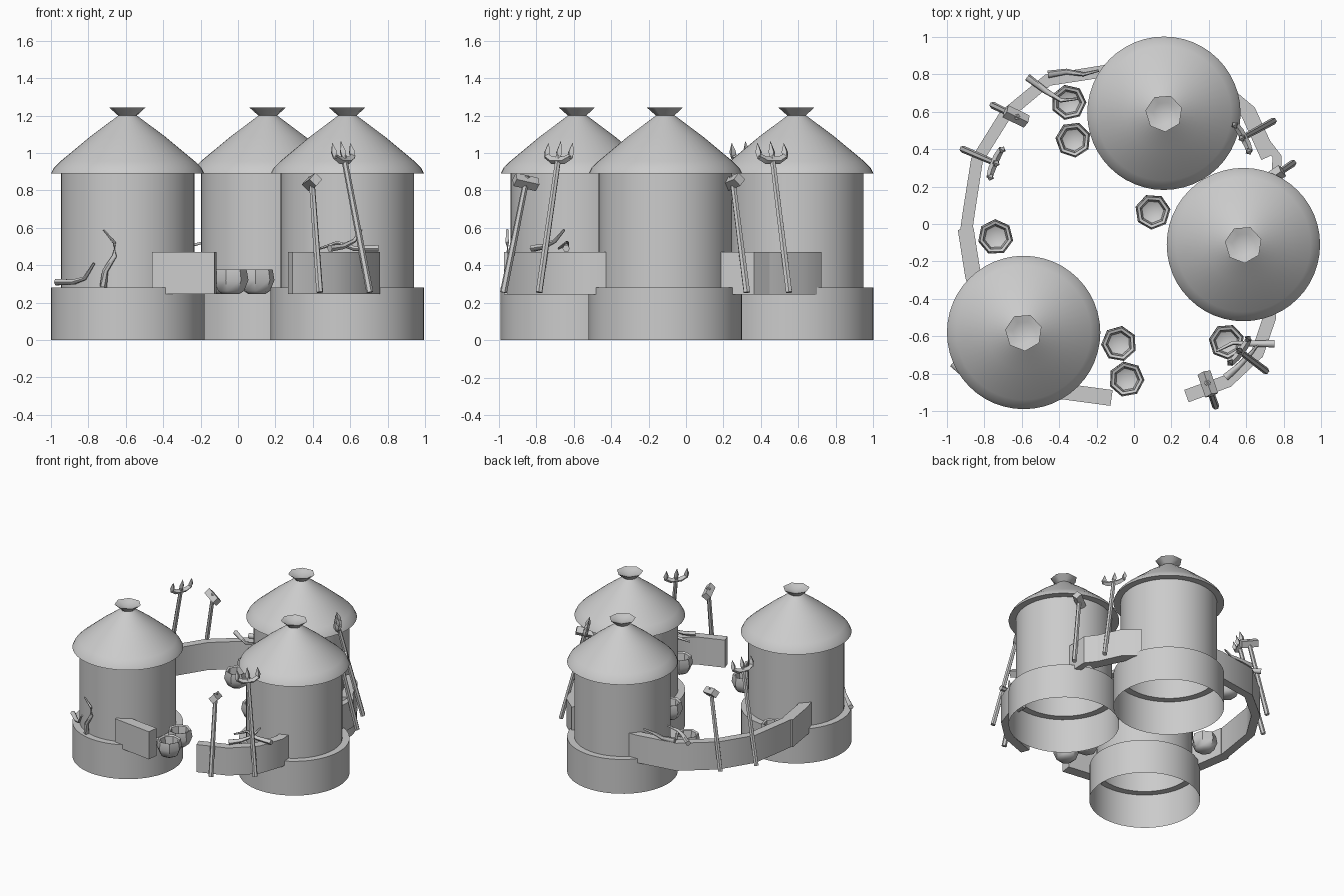
import bpy, bmesh, math
from mathutils import Vector

cube = bpy.data.objects.get("Cube")
if cube:
    bpy.data.objects.remove(cube, do_unlink=True)

grey = bpy.data.materials.new("plain_grey")
grey.use_nodes = True
grey.diffuse_color = (0.6, 0.6, 0.6, 1)
grey.node_tree.nodes["Principled BSDF"].inputs["Base Color"].default_value = (0.6, 0.6, 0.6, 1)


def finish(bm, name, loc=(0, 0, 0), angle=35):
    mesh = bpy.data.meshes.new(name)
    bm.to_mesh(mesh)
    bm.free()
    mesh.materials.append(grey)
    ob = bpy.data.objects.new(name, mesh)
    ob.location = loc
    bpy.context.collection.objects.link(ob)
    if angle:
        bpy.ops.object.select_all(action="DESELECT")
        ob.select_set(True)
        bpy.context.view_layer.objects.active = ob
        bpy.ops.object.shade_smooth_by_angle(angle=math.radians(angle))
    return ob


def lathe(name, profile, sides, loc, angle=35, turn=0.0):
    """Surface of revolution of (radius, height) points."""
    bm = bmesh.new()
    start = Vector((math.cos(turn), math.sin(turn), 0))
    verts = [bm.verts.new(start * r + Vector((0, 0, z))) for r, z in profile]
    edges = [bm.edges.new(pair) for pair in zip(verts, verts[1:])]
    bmesh.ops.spin(bm, geom=verts + edges, cent=(0, 0, 0), axis=(0, 0, 1),
                   angle=math.tau, steps=sides, use_duplicate=False)
    bmesh.ops.remove_doubles(bm, verts=bm.verts, dist=0.0005)
    bmesh.ops.recalc_face_normals(bm, faces=bm.faces)
    return finish(bm, name, loc, angle)


def add_tube(bm, points, radii, sides=6):
    """Tapered tube through a list of points."""
    points = [Vector(p) for p in points]
    rings = []
    for i, (p, r) in enumerate(zip(points, radii)):
        d = points[min(i + 1, len(points) - 1)] - points[max(i - 1, 0)]
        q = d.to_track_quat("Z", "Y")
        rings.append([bm.verts.new(p + q @ Vector((r * math.cos(a), r * math.sin(a), 0)))
                      for a in (math.tau * k / sides for k in range(sides))])
    for lo, hi in zip(rings, rings[1:]):
        for k in range(sides):
            n = (k + 1) % sides
            bm.faces.new((lo[k], lo[n], hi[n], hi[k]))
    bm.faces.new(rings[0][::-1])
    bm.faces.new(rings[-1])


def wall(name, path, width, low=0.245, high=0.47):
    """Upright wall following a ground path."""
    path = [Vector((x, y, 0)) for x, y in path]
    bm = bmesh.new()
    rings = []
    for i, p in enumerate(path):
        d = (path[min(i + 1, len(path) - 1)] - path[max(i - 1, 0)]).normalized()
        side = Vector((-d.y, d.x, 0)) * width / 2
        rings.append([bm.verts.new(p + side * s + Vector((0, 0, z)))
                      for s, z in ((-1, low), (1, low), (1, high), (-1, high))])
    for a, b in zip(rings, rings[1:]):
        for k in range(4):
            n = (k + 1) % 4
            bm.faces.new((a[k], a[n], b[n], b[k]))
    bm.faces.new(rings[0][::-1])
    bm.faces.new(rings[-1])
    bmesh.ops.recalc_face_normals(bm, faces=bm.faces)
    finish(bm, name)


def axes(foot, top):
    """Pole direction, level sideways direction and level lean direction."""
    up = (Vector(top) - Vector(foot)).normalized()
    lean = Vector((up.x, up.y, 0)).normalized()
    return up, Vector((-lean.y, lean.x, 0)), lean


def trident(name, foot, top):
    up, side, _ = axes(foot, top)
    top = Vector(top)
    bm = bmesh.new()
    add_tube(bm, (foot, top), (0.019, 0.016))
    # bowed crossbar
    add_tube(bm, [top + side * s + up * h for s, h in
                  ((-0.085, 0.0), (-0.04, -0.025), (0.04, -0.025), (0.085, 0.0))],
             (0.016, 0.02, 0.02, 0.016), 4)
    # prongs
    for s, h in ((-0.08, 0.085), (0, 0.095), (0.08, 0.085)):
        base = top + side * s - up * 0.015
        add_tube(bm, (base, base + up * 0.035, base + up * h), (0.012, 0.02, 0.001), 4)
    finish(bm, name)


def hammer(name, foot, top):
    up, side, lean = axes(foot, top)
    top = Vector(top)
    bm = bmesh.new()
    add_tube(bm, (foot, top + up * 0.03), (0.019, 0.016))
    # short block head
    along = (lean - up * lean.dot(up)).normalized()
    add_tube(bm, (top - along * 0.065, top + along * 0.065), (0.036, 0.036), 4)
    finish(bm, name)


def horn(name, points):
    bm = bmesh.new()
    n = len(points)
    add_tube(bm, points, [0.018 * (1 - i / n) + 0.002 for i in range(n)])
    finish(bm, name, angle=60)


# Round huts: stepped open base, wall, roof and finial
hut = [(0.41, 0), (0.41, 0.28), (0.357, 0.28), (0.357, 0.89), (0.41, 0.89),
       (0.395, 0.92), (0.36, 0.955), (0.2, 1.088), (0.05, 1.2)]
finial = [(0.045, 1.195), (0.065, 1.212), (0.1, 1.243), (0.06, 1.23), (0, 1.21)]
huts = {"front_right": (-0.59, -0.58), "back": (0.16, 0.592), "left": (0.585, -0.11)}
for place, (x, y) in huts.items():
    lathe(place + "_hut", hut, 48, (x, y, 0))
    lathe(place + "_roof_finial", finial, 7, (x, y, 0), 60, 0.3)

# Bowls
bowl = [(0, 0.245), (0.045, 0.245), (0.072, 0.262), (0.096, 0.32), (0.086, 0.378),
        (0.07, 0.372), (0.06, 0.30), (0, 0.27)]
spots = [(-0.35, 0.65), (-0.325, 0.45), (-0.74, -0.07), (0.1, 0.065),
         (-0.08, -0.64), (-0.04, -0.83), (0.495, -0.63)]
for i, (x, y) in enumerate(spots):
    lathe(f"bowl_{i + 1}", bowl, 7, (x, y, 0), 40, 0.35 * i)

# Enclosure walls between the huts
wall("back_curved_wall", [(-0.9, -0.06), (-0.885, 0.05), (-0.84, 0.34), (-0.69, 0.58),
                          (-0.46, 0.77), (-0.14, 0.82), (0.0, 0.82)], 0.065)
wall("right_wall", [(-0.9, -0.025), (-0.86, -0.28), (-0.82, -0.4)], 0.085)
wall("front_short_wall", [(-0.455, -0.885), (-0.12, -0.93)], 0.085)
wall("front_curved_wall", [(0.28, -0.92), (0.5, -0.84), (0.66, -0.69), (0.725, -0.5),
                           (0.72, -0.43)], 0.07)
wall("left_wall", [(0.5, 0.69), (0.61, 0.6), (0.72, 0.36)], 0.085)
wall("left_inner_wall", [(0.7, 0.44), (0.765, 0.36), (0.755, 0.14)], 0.05)

# Leaning tridents and hammers
trident("front_trident", (0.705, -0.785, 0.255), (0.565, -0.68, 0.985))
hammer("front_hammer", (0.437, -0.975, 0.255), (0.395, -0.855, 0.845))
trident("left_trident", (0.745, 0.55, 0.255), (0.58, 0.46, 0.985))
hammer("left_hammer", (0.85, 0.325, 0.255), (0.74, 0.25, 0.845))
trident("right_trident", (-0.915, 0.4, 0.255), (-0.74, 0.325, 0.985))
hammer("right_hammer", (-0.755, 0.635, 0.255), (-0.63, 0.575, 0.845))

# Curved horns lying on the ledges and walls
horn("ledge_horn", [(-0.97, -0.745, 0.31), (-0.88, -0.83, 0.31), (-0.82, -0.88, 0.33),
                    (-0.77, -0.915, 0.41)])
horn("upright_horn", [(-0.72, -0.93, 0.285), (-0.71, -0.94, 0.37), (-0.66, -0.95, 0.45),
                      (-0.66, -0.955, 0.52), (-0.72, -0.955, 0.59)])
horn("front_horn", [(0.75, -0.64, 0.49), (0.62, -0.64, 0.49), (0.53, -0.635, 0.52),
                    (0.44, -0.68, 0.49)])
horn("front_upper_horn", [(0.49, -0.82, 0.49), (0.56, -0.76, 0.5), (0.62, -0.7, 0.53),
                          (0.66, -0.65, 0.59)])
horn("back_horn", [(-0.57, 0.785, 0.49), (-0.47, 0.71, 0.5), (-0.39, 0.66, 0.5),
                   (-0.3, 0.67, 0.52)])
horn("back_wall_horn", [(-0.46, 0.8, 0.49), (-0.36, 0.815, 0.49), (-0.27, 0.8, 0.5),
                        (-0.19, 0.82, 0.52)])
